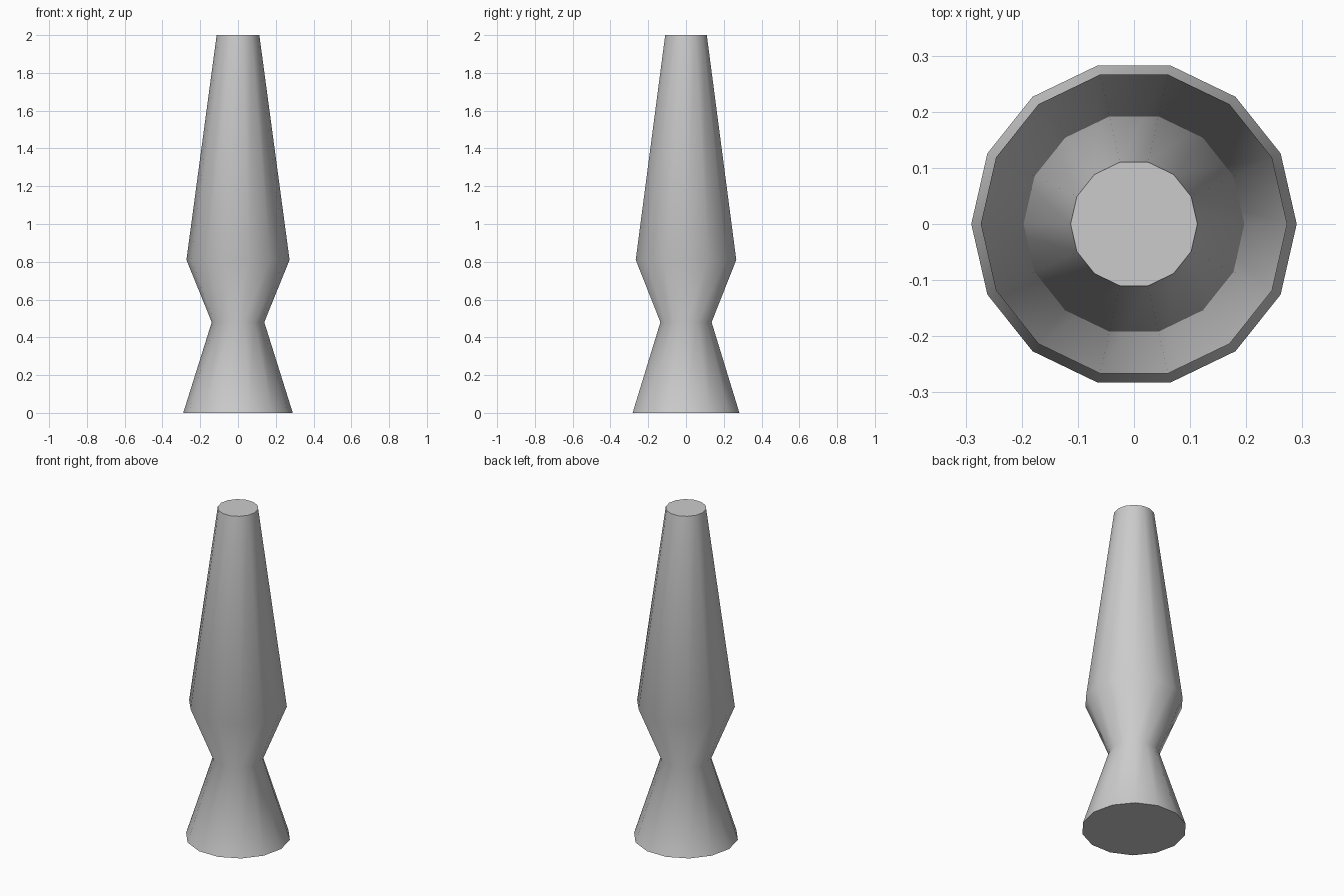
import bpy, bmesh, math

if "Cube" in bpy.data.objects:
    bpy.data.objects.remove(bpy.data.objects["Cube"])

SIDES = 14


def lathe(name, profile):
    """Revolve (radius, z) points around z and cap both ends."""
    bm = bmesh.new()
    rings = []
    for r, z in profile:
        angles = [2 * math.pi * i / SIDES for i in range(SIDES)]
        rings.append([bm.verts.new((r * math.cos(a), r * math.sin(a), z)) for a in angles])
    for low, high in zip(rings, rings[1:]):
        for i in range(SIDES):
            j = (i + 1) % SIDES
            bm.faces.new((low[i], low[j], high[j], high[i]))
    bm.faces.new(rings[0][::-1])
    bm.faces.new(rings[-1])
    mesh = bpy.data.meshes.new(name)
    bm.to_mesh(mesh)
    bm.free()
    obj = bpy.data.objects.new(name, mesh)
    bpy.context.collection.objects.link(obj)
    bpy.context.view_layer.objects.active = obj
    obj.select_set(True)
    bpy.ops.object.shade_smooth_by_angle(angle=math.radians(50))
    return obj


# Flared foot, narrow waist, widest shoulder and tapered top in one body
lathe("lamp_body", [(0.29, 0), (0.139, 0.48), (0.273, 0.81), (0.113, 2.0)])
